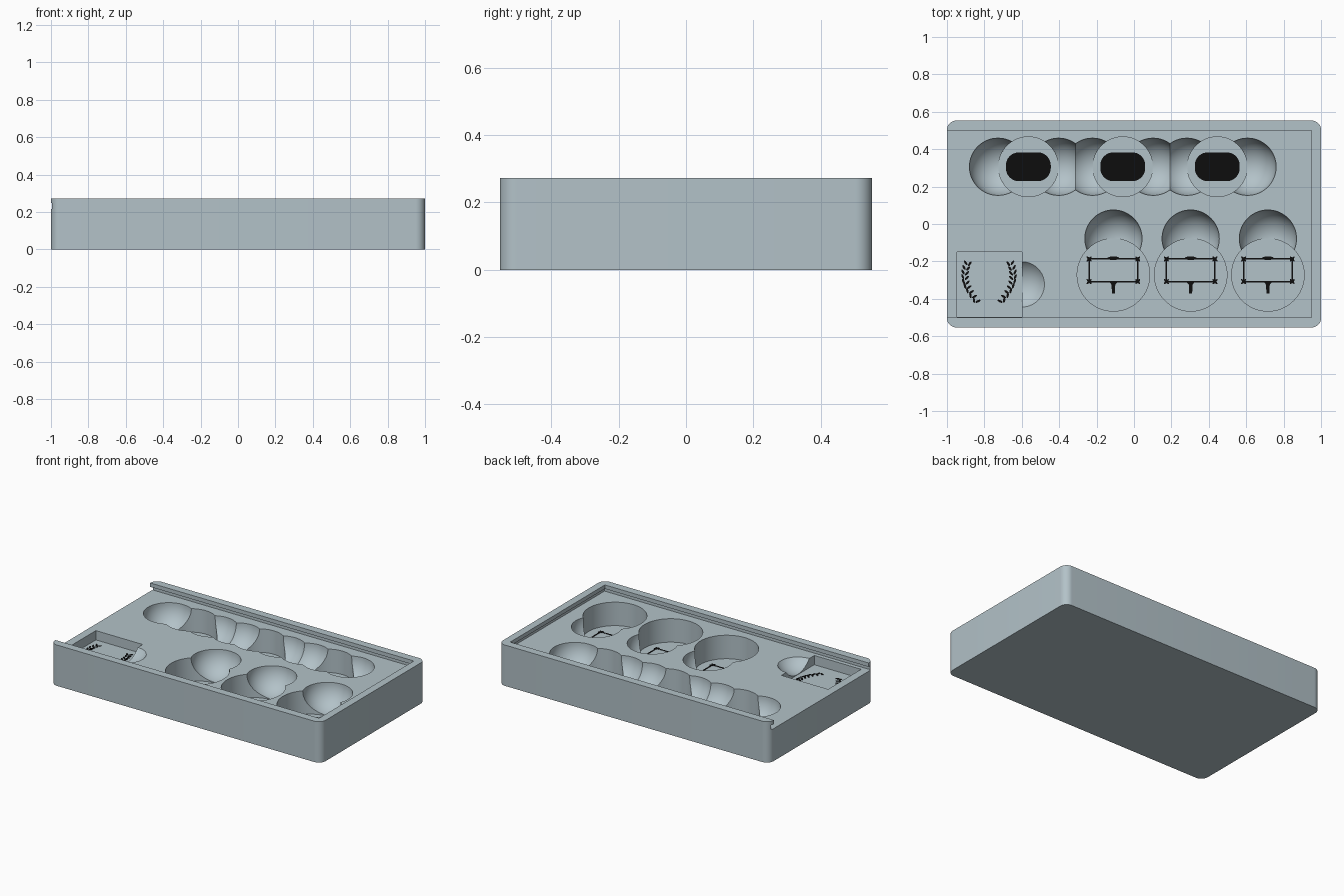
import bpy, bmesh
from math import sin, cos, pi
from mathutils import Matrix, Vector

cube = bpy.data.objects.get("Cube")
if cube:
    bpy.data.objects.remove(cube, do_unlink=True)


def material(name, color):
    m = bpy.data.materials.new(name)
    m.use_nodes = True
    m.diffuse_color = (*color, 1)
    m.node_tree.nodes["Principled BSDF"].inputs["Base Color"].default_value = (*color, 1)
    return m


GREY = material("blue grey", (0.45, 0.54, 0.58))
BLACK = material("black", (0.004, 0.004, 0.004))

HEIGHT = 0.273
FLOOR = 0.217      # lid bed
DEEP = 0.06        # round pocket floor
SHALLOW = 0.155    # square pocket floor
SCOOP = 0.153      # finger scoop radius


def make(name, bm, mat):
    bmesh.ops.recalc_face_normals(bm, faces=bm.faces)
    me = bpy.data.meshes.new(name)
    bm.to_mesh(me)
    bm.free()
    me.materials.append(mat)
    ob = bpy.data.objects.new(name, me)
    bpy.context.collection.objects.link(ob)
    return ob


def prism(bm, outline, z0, z1):
    face = bm.faces.new([bm.verts.new((x, y, z0)) for x, y in outline])
    top = bmesh.ops.extrude_face_region(bm, geom=[face])["geom"]
    bmesh.ops.translate(bm, vec=(0, 0, z1 - z0),
                        verts=[g for g in top if isinstance(g, bmesh.types.BMVert)])


def rounded(cx, cy, hx, hy, r, n=12):
    pts = []
    for k, (sx, sy) in enumerate(((1, 1), (-1, 1), (-1, -1), (1, -1))):
        for i in range(n + 1):
            a = (k + i / n) * pi / 2
            pts.append((cx + sx * (hx - r) + r * cos(a), cy + sy * (hy - r) + r * sin(a)))
    return pts


def rect(x0, x1, y0, y1):
    return [(x0, y0), (x1, y0), (x1, y1), (x0, y1)]


def ellipse(cx, cy, rx, ry, turn=0, n=64):
    c, s = cos(turn), sin(turn)
    pts = [(rx * cos(2 * pi * i / n), ry * sin(2 * pi * i / n)) for i in range(n)]
    return [(cx + x * c - y * s, cy + x * s + y * c) for x, y in pts]


# Tray block
bm = bmesh.new()
prism(bm, rounded(0, 0, 1, 0.553, 0.05), 0, HEIGHT)
tray = make("tray", bm, GREY)


def cut(bm):
    cutter = make("cutter", bm, GREY)
    cutter.hide_render = True
    mod = tray.modifiers.new("cut", "BOOLEAN")
    mod.operation = "DIFFERENCE"
    mod.solver = "EXACT"
    mod.object = cutter
    bpy.context.view_layer.objects.active = tray
    bpy.ops.object.modifier_apply(modifier=mod.name)
    bpy.data.objects.remove(cutter, do_unlink=True)


def cut_prism(outline, z0, z1):
    bm = bmesh.new()
    prism(bm, outline, z0, z1)
    cut(bm)


def cut_scoop(x, y, z):
    bm = bmesh.new()
    bmesh.ops.create_uvsphere(bm, u_segments=64, v_segments=32, radius=SCOOP,
                              matrix=Matrix.Translation((x, y, z)))
    cut(bm)


# Sliding lid channel: undercut groove, then the narrower opening above it
cut_prism(rect(-1.1, 0.97, -0.525, 0.525), FLOOR, 0.247)
cut_prism(rect(-1.1, 0.95, -0.5, 0.5), 0.23, 0.4)

# Pockets and finger scoops
BACK_X, BACK_Y = (-0.565, -0.06, 0.445), 0.306
FRONT_X, FRONT_Y = (-0.11, 0.303, 0.716), -0.272
for x in BACK_X:
    for side in (-1, 1):
        cut_scoop(x + side * 0.162, BACK_Y, FLOOR)
for x in FRONT_X:
    cut_scoop(x, FRONT_Y + 0.194, FLOOR)
cut_scoop(-0.6, -0.323, SHALLOW + SCOOP + 0.002)
for x in BACK_X:
    cut_prism(ellipse(x, BACK_Y, 0.16, 0.16), DEEP, 0.232)
for x in FRONT_X:
    cut_prism(ellipse(x, FRONT_Y, 0.194, 0.194), DEEP, 0.232)
cut_prism(rect(-0.946, -0.6, -0.498, -0.15), SHALLOW, 0.232)

bpy.ops.object.select_all(action="DESELECT")
tray.select_set(True)
bpy.context.view_layer.objects.active = tray
bpy.ops.object.shade_smooth_by_angle(angle=0.5)


def plate(name, outlines, z):
    bm = bmesh.new()
    for i, o in enumerate(outlines):
        prism(bm, o, z - 0.001, z + 0.002 + i * 0.00002)
    return make(name, bm, BLACK)


# Oval marks in the back pockets
for i, x in enumerate(BACK_X):
    plate(f"oval_mark_{i + 1}", [rounded(x, BACK_Y, 0.12, 0.077, 0.07)], DEEP)

# Sign frames with corner knots, crest and stem in the front pockets
for i, x in enumerate(FRONT_X):
    y0, y1, hw, t = -0.308, -0.187, 0.13, 0.004
    shapes = [rect(x - hw, x + hw, y - t, y + t) for y in (y0, y1)]
    shapes += [rect(x + s * hw - t, x + s * hw + t, y0, y1) for s in (-1, 1)]
    for s in (-1, 1):
        for y in (y0, y1):
            for turn in (pi / 4, -pi / 4):
                shapes.append(ellipse(x + s * hw, y, 0.018, 0.006, turn, 12))
    shapes.append(ellipse(x, y1 + 0.004, 0.032, 0.01, 0, 16))
    shapes.append([(x - 0.024, y0), (x - 0.01, y0 - 0.016), (x - 0.008, y0 - 0.063),
                   (x + 0.008, y0 - 0.063), (x + 0.01, y0 - 0.016), (x + 0.024, y0)])
    plate(f"sign_mark_{i + 1}", shapes, DEEP)

# Laurel branches in the square pocket
for name, s in (("left", 1), ("right", -1)):
    leaves = []
    for k in range(9):
        f = k / 8
        y = -0.21 - 0.2 * f
        x = 0.105 + 0.03 * sin(pi * min(1, f * 0.9 + 0.1)) - 0.035 * f * f
        for side in (-1, 1):
            lean = pi / 2 - side * 0.6 + 0.5 * f
            px, py = x + side * 0.011, y + side * 0.003
            leaves.append([(-0.775 + s * a, b) for a, b in ellipse(px, py, 0.015, 0.006, lean, 10)])
    plate(f"laurel_{name}", leaves, SHALLOW)
